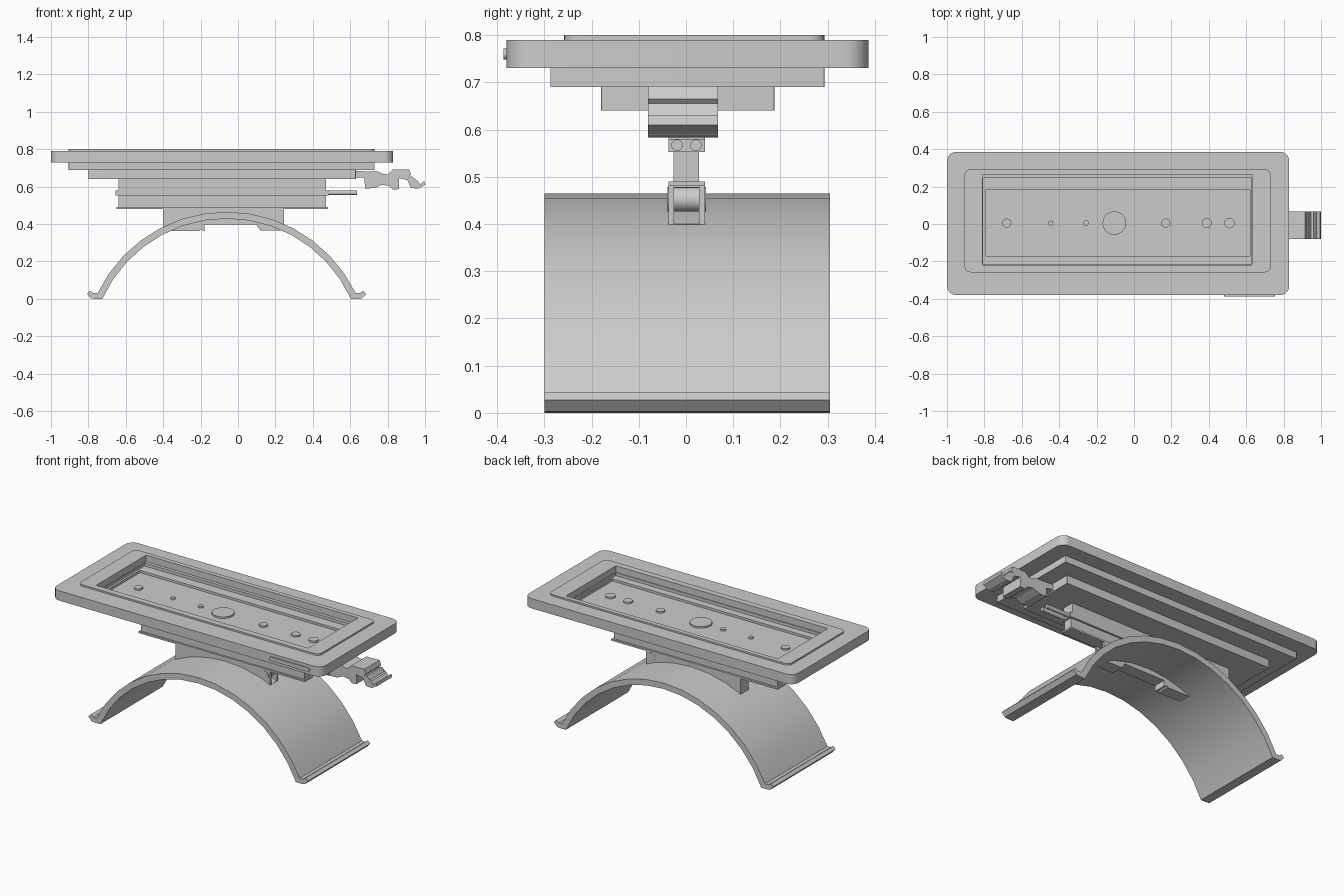
import bpy, bmesh
from math import sin, cos, pi, radians, acos

if "Cube" in bpy.data.objects:
    bpy.data.objects.remove(bpy.data.objects["Cube"])


def finish(bm, name, smooth=False):
    bmesh.ops.recalc_face_normals(bm, faces=bm.faces)
    me = bpy.data.meshes.new(name)
    bm.to_mesh(me)
    bm.free()
    ob = bpy.data.objects.new(name, me)
    bpy.context.collection.objects.link(ob)
    if smooth:
        bpy.ops.object.select_all(action='DESELECT')
        ob.select_set(True)
        bpy.context.view_layer.objects.active = ob
        bpy.ops.object.shade_smooth_by_angle(angle=radians(30))
    return ob


def box(name, x0, x1, y0, y1, z0, z1):
    bm = bmesh.new()
    bmesh.ops.create_cube(bm, size=1)
    for v in bm.verts:
        v.co = ((x0 + x1) / 2 + v.co.x * (x1 - x0),
                (y0 + y1) / 2 + v.co.y * (y1 - y0),
                (z0 + z1) / 2 + v.co.z * (z1 - z0))
    return finish(bm, name)


def extrude_y(name, pts, y0, y1, smooth=False):
    """Closed XZ profile swept along y."""
    bm = bmesh.new()
    a = [bm.verts.new((x, y0, z)) for x, z in pts]
    b = [bm.verts.new((x, y1, z)) for x, z in pts]
    n = len(pts)
    for i in range(n):
        j = (i + 1) % n
        bm.faces.new((a[i], a[j], b[j], b[i]))
    caps = [bm.faces.new(a), bm.faces.new(b[::-1])]
    bmesh.ops.triangulate(bm, faces=caps)
    return finish(bm, name, smooth)


def disc(cx, cz, r, n=24):
    return [(cx + r * cos(2 * pi * i / n), cz + r * sin(2 * pi * i / n)) for i in range(n)]


def rod(name, x0, x1, y, z, r, n=20):
    bm = bmesh.new()
    a, b = ([bm.verts.new((x, y + p, z + q)) for p, q in disc(0, 0, r, n)] for x in (x0, x1))
    for i in range(n):
        bm.faces.new((a[i], a[i - 1], b[i - 1], b[i]))
    bm.faces.new(a)
    bm.faces.new(b)
    return finish(bm, name, True)


def ring(bm, x0, x1, y0, y1, r, z, n=6):
    corners = [(x1 - r, y1 - r), (x0 + r, y1 - r), (x0 + r, y0 + r), (x1 - r, y0 + r)]
    return [bm.verts.new((cx + r * cos(pi / 2 * (k + i / n)), cy + r * sin(pi / 2 * (k + i / n)), z))
            for k, (cx, cy) in enumerate(corners) for i in range(n + 1)]


# stepped tray: rings from the underside, over the rim and down to the recessed floor
S = 0.002
low = (-0.80, 0.63, -0.18, 0.187, S)
mid = (-0.905, 0.73, -0.287, 0.293, S)
rim = (-0.905, 0.73, -0.258, 0.293, 0.03)
plate = (-1.0, 0.83, -0.38, 0.386, 0.05)
opening = (-0.81, 0.63, -0.22, 0.265, S)
ledge = (-0.808, 0.628, -0.215, 0.245, S)
floor = (-0.795, 0.62, -0.17, 0.183, S)
steps = [(low, .64), (low, .69), (mid, .69), (mid, .73), (plate, .73), (plate, .79),
         (rim, .79), (rim, .80), (opening, .80), (opening, .76), (ledge, .76), (ledge, .742),
         (floor, .742), (floor, .728)]
bm = bmesh.new()
rings = [ring(bm, *s, z) for s, z in steps]
for a, b in zip(rings, rings[1:]):
    for i in range(len(a)):
        bm.faces.new((a[i - 1], a[i], b[i], b[i - 1]))
bm.faces.new(rings[0])
bm.faces.new(rings[-1])
finish(bm, "stepped_tray", True)

# round studs on the tray floor
for i, (x, r) in enumerate([(-.68, .024), (-.445, .013), (-.257, .015), (-.105, .063),
                            (.17, .024), (.39, .026), (.51, .028)]):
    bm = bmesh.new()
    bmesh.ops.create_cone(bm, cap_ends=True, segments=32, radius1=r, radius2=r, depth=.012)
    bmesh.ops.translate(bm, vec=(x, .005, .732), verts=bm.verts)
    finish(bm, f"floor_stud_{i}", True)

# pill-shaped button on the front edge
pill = [(x + .012 * cos(a0 + pi * i / 8), .76 + .012 * sin(a0 + pi * i / 8))
        for x, a0 in ((.743, -pi / 2), (.492, pi / 2)) for i in range(9)]
extrude_y("side_button", pill, -.387, -.37, True)

# rail under the tray
box("rail_upper", -.64, .47, -.037, .04, .58, .645)
box("rail_flange", -.655, .485, -.037, .04, .552, .58)
box("rail_web", -.64, .47, -.026, .028, .49, .552)
box("rail_base", -.65, .48, -.037, .04, .48, .49)

# twin rods
for s in (-1, 1):
    rod(f"rod_{s}", .48, .635, .001 + s * .02, .567, .012)

# bracket: two side plates, core and pivot
for n, y0, y1 in (("front", -.037, -.025), ("back", .028, .04)):
    box(f"bracket_plate_{n}", -.40, .245, y0, y1, .397, .482)
box("bracket_core", -.40, .15, -.026, .029, .397, .482)
extrude_y("pivot_roller", disc(.207, .452, .026), -.039, .042, True)

# hooks that grip the inside of the arch
extrude_y("hook_left", [(-.40, .385), (-.37, .362), (-.205, .362), (-.205, .372), (-.18, .362),
                        (-.18, .40), (-.40, .40)], -.037, .04)
extrude_y("hook_right", [(.102, .40), (.102, .39), (.12, .365), (.235, .365), (.245, .38), (.245, .40)],
          -.037, .04)

# arched base with outward lips at both feet
CX, CZ, RI, RO, N = -.061, -.30, .729, .765, 14
ti, to = acos(.30 / RI), acos(.33 / RO)
outer = [(RO * sin(t), CZ + RO * cos(t)) for t in (-to + 2 * to * i / N for i in range(N + 1))]
inner = [(RI * sin(t), CZ + RI * cos(t)) for t in (ti - 2 * ti * i / N for i in range(N + 1))]
lip = [(.712, .03), (.730, .043), (.746, .027), (.725, .003), (.705, 0)]
prof = outer + lip + inner + [(-x, z) for x, z in lip[::-1]]
extrude_y("arched_base", [(x + CX, z) for x, z in prof], -.30, .305, True)

# spring clip at the right end
clip = [(.63, .683), (.75, .680), (.775, .668), (.80, .665), (.825, .690), (.915, .692), (.925, .665),
        (.912, .650), (.93, .655), (.945, .630), (.96, .630), (.975, .612), (.995, .630), (1.0, .610),
        (.965, .590), (.925, .592), (.905, .635), (.89, .648), (.862, .645), (.862, .587), (.83, .583),
        (.81, .603), (.77, .610), (.73, .592), (.68, .590), (.675, .648), (.63, .648)]
extrude_y("spring_clip", clip, -.08, .068)
